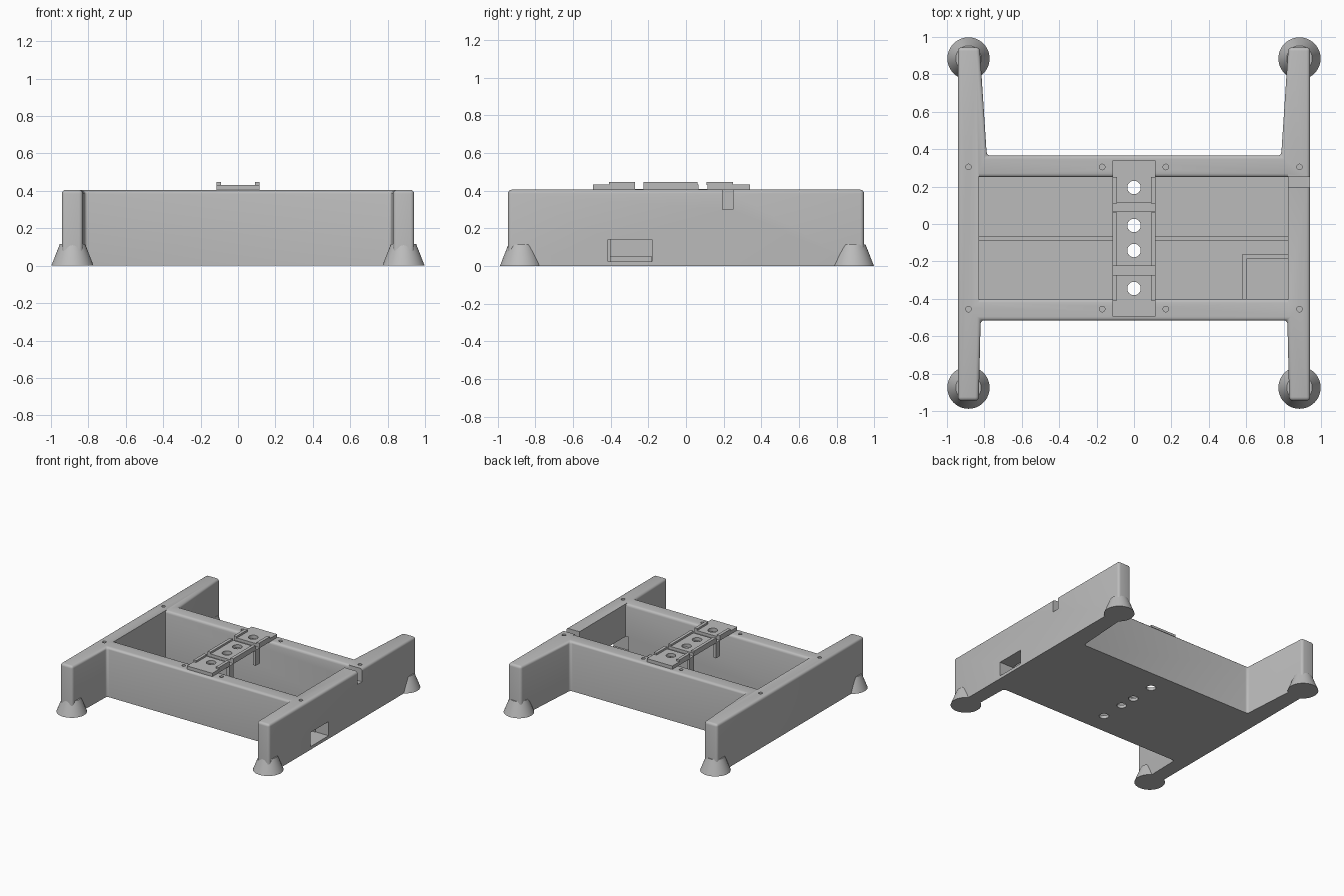
import bpy
import bmesh
from mathutils import Vector

if "Cube" in bpy.data.objects:
    bpy.data.objects.remove(bpy.data.objects["Cube"], do_unlink=True)

grey = bpy.data.materials.new("plain grey")
grey.use_nodes = True
colour = (0.5, 0.5, 0.5, 1)
grey.diffuse_color = colour
grey.node_tree.nodes["Principled BSDF"].inputs["Base Color"].default_value = colour

TOP = 0.405
FLOOR = 0.025


def finish(name, bm):
    bmesh.ops.recalc_face_normals(bm, faces=bm.faces[:])
    mesh = bpy.data.meshes.new(name)
    bm.to_mesh(mesh)
    bm.free()
    mesh.materials.append(grey)
    obj = bpy.data.objects.new(name, mesh)
    bpy.context.collection.objects.link(obj)
    return obj


def add_box(bm, x, y, z):
    verts = bmesh.ops.create_cube(bm, size=1)["verts"]
    for v in verts:
        v.co = Vector([r[0] + (c + 0.5) * (r[1] - r[0]) for r, c in zip((x, y, z), v.co)])


def box(name, x, y, z):
    bm = bmesh.new()
    add_box(bm, x, y, z)
    return finish(name, bm)


def cone(name, x, y, z0, z1, r0, r1, sides=32):
    bm = bmesh.new()
    bmesh.ops.create_cone(bm, cap_ends=True, segments=sides, radius1=r0, radius2=r1, depth=z1 - z0)
    bmesh.ops.translate(bm, verts=bm.verts[:], vec=(x, y, (z0 + z1) / 2))
    return finish(name, bm)


def activate(obj):
    bpy.ops.object.select_all(action='DESELECT')
    obj.select_set(True)
    bpy.context.view_layer.objects.active = obj


def cut(obj, cutter):
    activate(obj)
    mod = obj.modifiers.new("cut", 'BOOLEAN')
    mod.operation = 'DIFFERENCE'
    mod.solver = 'EXACT'
    mod.object = cutter
    bpy.ops.object.modifier_apply(modifier=mod.name)
    bpy.data.objects.remove(cutter, do_unlink=True)


def smooth(obj):
    activate(obj)
    bpy.ops.object.shade_smooth_by_angle(angle=0.6)


# H-shaped body: half outline mirrored, extruded, edges rounded
half = [(0.942, -0.945), (0.942, 0.945), (0.825, 0.945), (0.787, 0.365)]
front = [(0.82, -0.515), (0.83, -0.945)]
outline = half + [(-x, y) for x, y in reversed(half)]
outline += [(-x, y) for x, y in reversed(front)] + front
bm = bmesh.new()
base = bm.faces.new([bm.verts.new((x, y, 0)) for x, y in outline])
up = bmesh.ops.extrude_face_region(bm, geom=[base], use_keep_orig=True)["geom"]
for v in up:
    if isinstance(v, bmesh.types.BMVert):
        v.co.z = TOP
bmesh.ops.recalc_face_normals(bm, faces=bm.faces[:])
edges = [e for e in bm.edges if max(v.co.z for v in e.verts) > 0]
bmesh.ops.bevel(bm, geom=edges, offset=0.02, segments=4, profile=0.5, affect='EDGES')
body = finish("body", bm)

# Tray cavity with rounded upper rims along the two beams
bm = bmesh.new()
rings = []
for z, d in ((FLOOR, 0), (TOP - 0.02, 0), (TOP - 0.009, 0.003), (TOP - 0.003, 0.009), (TOP, 0.02), (0.5, 0.02)):
    pts = ((-0.83, -0.4 - d), (0.823, -0.4 - d), (0.823, 0.25 + d), (-0.83, 0.25 + d))
    rings.append([bm.verts.new((x, y, z)) for x, y in pts])
bm.faces.new(rings[0])
bm.faces.new(rings[-1])
for a, b in zip(rings, rings[1:]):
    for i in range(4):
        j = (i + 1) % 4
        bm.faces.new((a[i], a[j], b[j], b[i]))
cut(body, finish("cavity_cutter", bm))

# Cable notch and port opening in the left wall
cut(body, box("notch_cutter", (0.8, 1), (0.195, 0.25), (0.3, 0.5)))
cut(body, box("port_cutter", (0.8, 1), (-0.415, -0.18), (FLOOR, 0.14)))

# Screw holes on the beams
for x in (-0.885, -0.17, 0.17, 0.885):
    for y in (-0.455, 0.305):
        cut(body, cone("screw_cutter", x, y, 0.3, 0.5, 0.015, 0.015, 16))

# Round openings through the floor
hole_ys = (-0.345, -0.142, -0.008, 0.195)
for y in hole_ys:
    cut(body, cone("floor_hole_cutter", 0, y, -0.1, 0.1, 0.036, 0.036))
smooth(body)

# Low ribs on the tray floor
box("floor_divider", (-0.83, 0.823), (-0.09, -0.065), (FLOOR, 0.05))
box("port_rib_side", (0.58, 0.605), (-0.4, -0.16), (FLOOR, 0.05))
box("port_rib_back", (0.605, 0.823), (-0.185, -0.16), (FLOOR, 0.05))

# Flared feet
for side, x in (("left", 0.885), ("right", -0.885)):
    for end, y in (("front", -0.875), ("back", 0.885)):
        smooth(cone(f"{end}_{side}_foot", x, y, 0, 0.115, 0.113, 0.068, 48))

# Bridge plates with round openings
plates = ((-0.495, -0.272), (-0.225, 0.067), (0.115, 0.34))
for i, span in enumerate(plates):
    plate = box(f"bridge_plate_{i + 1}", (-0.115, 0.115), span, (TOP, 0.432))
    for y in hole_ys:
        if span[0] < y < span[1]:
            cut(plate, cone("plate_hole_cutter", 0, y, 0.3, 0.5, 0.036, 0.036))
    smooth(plate)

# Raised edge rails on the bridge
for i, span in enumerate(((-0.41, -0.272), (-0.225, 0.062), (0.11, 0.25))):
    bm = bmesh.new()
    for s in (-1, 1):
        add_box(bm, sorted((0.09 * s, 0.115 * s)), span, (0.43, 0.447))
    finish(f"bridge_rails_{i + 1}", bm)

# Sunken cross bars with hanging posts between the plates
for i, span in enumerate(((-0.275, -0.222), (0.064, 0.118))):
    bm = bmesh.new()
    add_box(bm, (-0.115, 0.115), span, (0.385, TOP + 0.003))
    for s in (-1, 1):
        add_box(bm, sorted((0.09 * s, 0.115 * s)), span, (0.28, 0.385))
    finish(f"bridge_clip_{i + 1}", bm)
